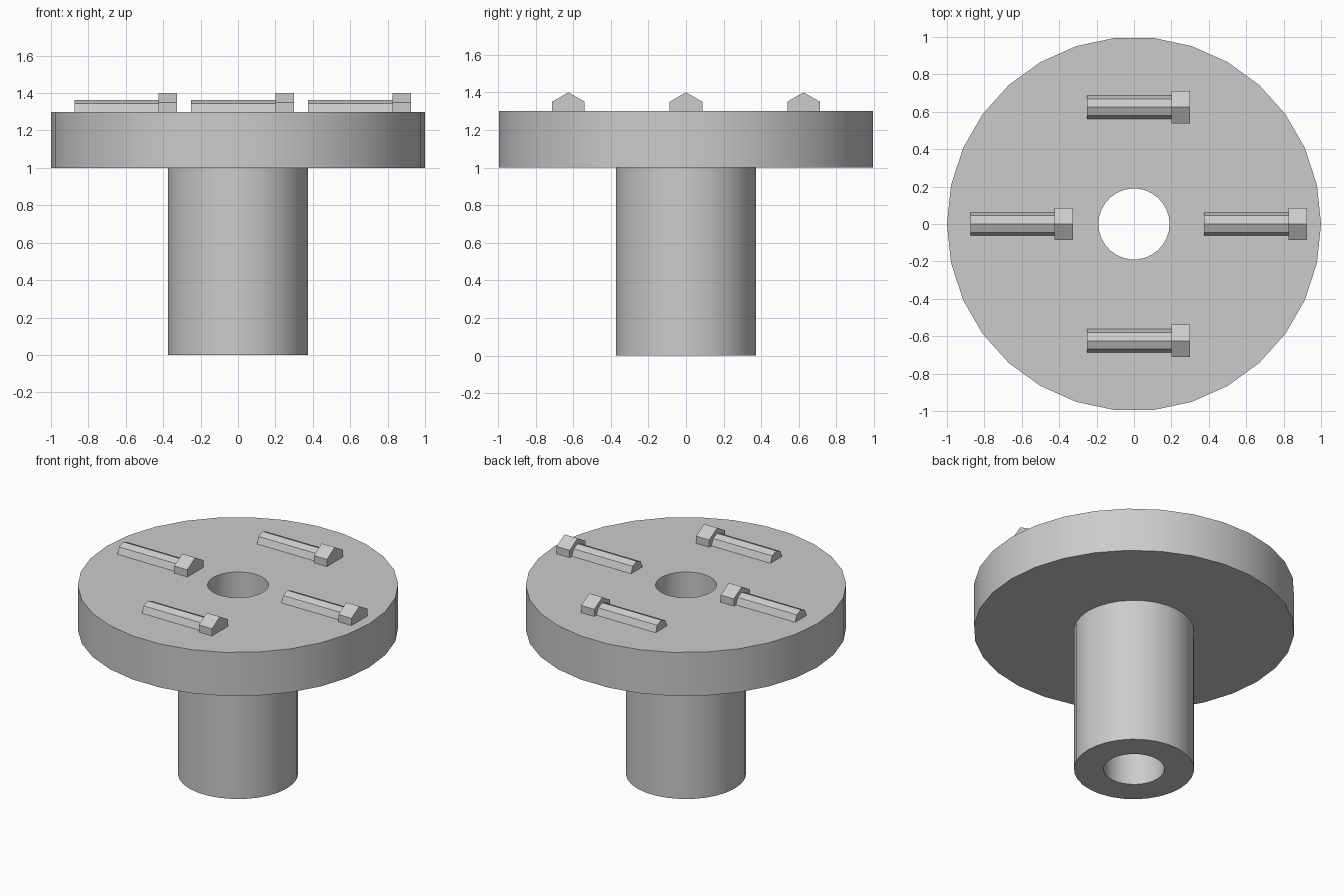
import bpy
import bmesh
import math
from mathutils import Matrix

if "Cube" in bpy.data.objects:
    bpy.data.objects.remove(bpy.data.objects["Cube"], do_unlink=True)

GREY = (0.6, 0.6, 0.6, 1.0)
steel = bpy.data.materials.new("grey_steel")
steel.use_nodes = True
steel.diffuse_color = GREY
steel.node_tree.nodes["Principled BSDF"].inputs["Base Color"].default_value = GREY


def finish(bm, name):
    """Turn a bmesh into a linked object with the steel material."""
    bmesh.ops.recalc_face_normals(bm, faces=bm.faces)
    mesh = bpy.data.meshes.new(name)
    bm.to_mesh(mesh)
    bm.free()
    mesh.materials.append(steel)
    obj = bpy.data.objects.new(name, mesh)
    bpy.context.collection.objects.link(obj)
    return obj


def lathe(name, profile, sides):
    """Revolve a closed (radius, z) profile about the z axis."""
    bm = bmesh.new()
    points = [bm.verts.new((r, 0, z)) for r, z in profile]
    edges = [bm.edges.new((a, b)) for a, b in zip(points, points[1:] + points[:1])]
    bmesh.ops.spin(bm, geom=points + edges, cent=(0, 0, 0), axis=(0, 0, 1),
                   angle=math.tau, steps=sides, use_merge=True)
    bmesh.ops.remove_doubles(bm, verts=bm.verts, dist=0.0001)
    return finish(bm, name)


def add_prism(bm, sides, radius, x0, x1):
    """Prism along x with one corner pointing straight up."""
    ring = bmesh.ops.create_circle(bm, cap_ends=True, segments=sides, radius=radius,
                                   matrix=Matrix.Rotation(math.pi / 2, 4, "Y"))["verts"]
    bmesh.ops.translate(bm, verts=ring, vec=(x0, 0, 0))
    # circle corners start on the vertical after the turn about y when on an axis
    top = max(ring, key=lambda v: v.co.z).co
    lean = math.atan2(top.y, top.z)
    bmesh.ops.rotate(bm, verts=ring, cent=(x0, 0, 0), matrix=Matrix.Rotation(lean, 3, "X"))
    face = ring[0].link_faces[0]
    grown = bmesh.ops.extrude_face_region(bm, geom=[face], use_keep_orig=True)["geom"]
    bmesh.ops.translate(bm, vec=(x1 - x0, 0, 0),
                        verts=[g for g in grown if isinstance(g, bmesh.types.BMVert)])


# Flange disc and hollow shaft in one revolved body
body = lathe("flanged_shaft", [(0.19, 0), (0.375, 0), (0.375, 1), (1, 1),
                               (1, 1.3), (0.19, 1.3)], 30)
bpy.ops.object.select_all(action="DESELECT")
body.select_set(True)
bpy.context.view_layer.objects.active = body
bpy.ops.object.shade_smooth_by_angle(angle=math.radians(30))

# Four bolts lying half sunk in the top of the flange
for name, x, y in (("right_bolt", -0.625, 0), ("left_bolt", 0.625, 0),
                   ("front_bolt", 0, -0.625), ("back_bolt", 0, 0.625)):
    bm = bmesh.new()
    add_prism(bm, 8, 0.0625, -0.25, 0.2)
    add_prism(bm, 6, 0.1, 0.2, 0.3)
    bolt = finish(bm, name)
    bolt.location = (x, y, 1.3)
